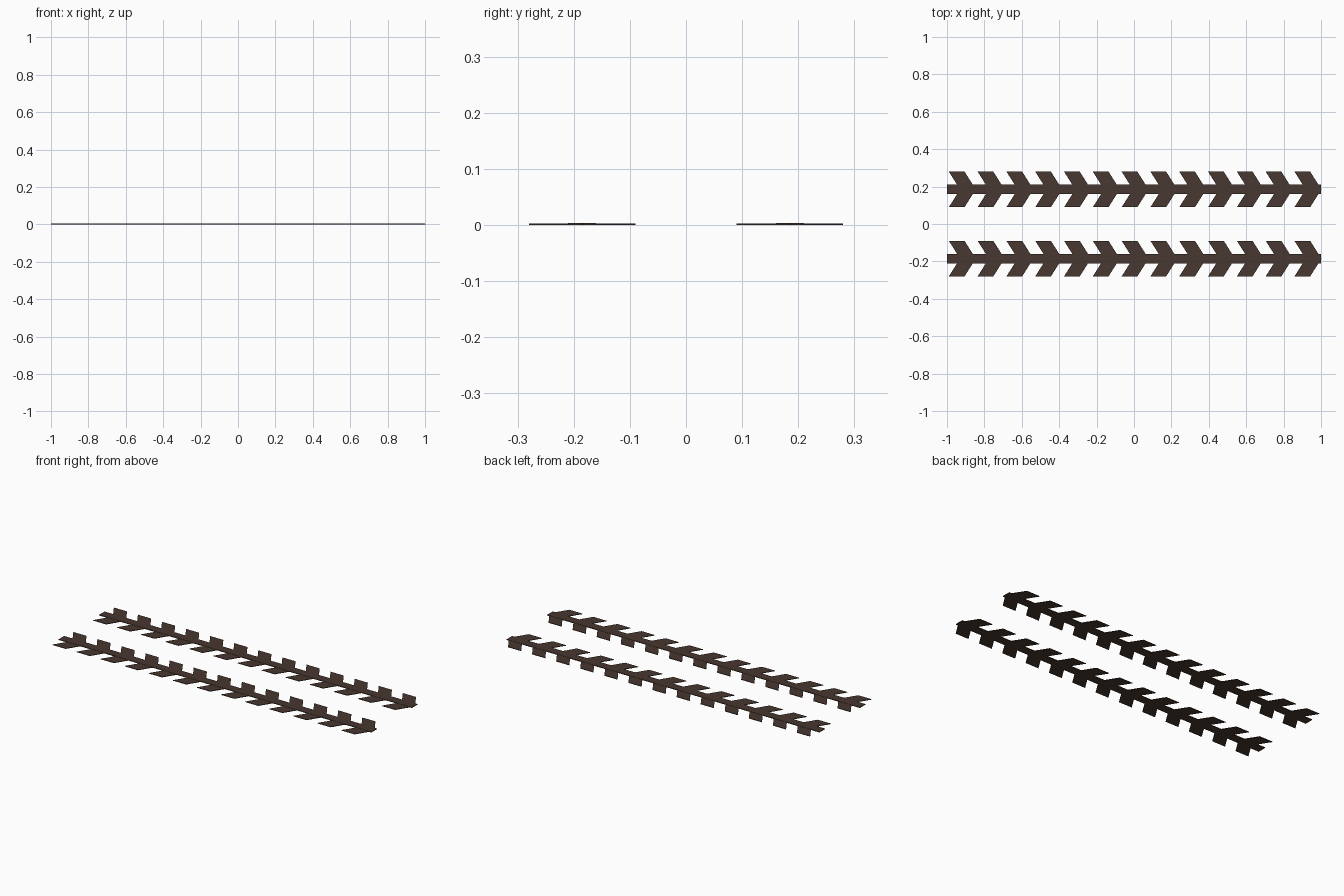
import bpy, bmesh

if "Cube" in bpy.data.objects:
    bpy.data.objects.remove(bpy.data.objects["Cube"])

LUGS, PITCH, X0 = 13, 0.154, -0.99      # tread count, spacing, first lug
LUG_W, HALF_W, SWEEP = 0.084, 0.095, 0.06
STRIP_HALF = 0.025

mat = bpy.data.materials.new("dark_mud")
mat.diffuse_color = (0.065, 0.038, 0.029, 1)
mat.use_nodes = True
mat.node_tree.nodes["Principled BSDF"].inputs["Base Color"].default_value = mat.diffuse_color


def add_prism(bm, outline, height):
    """Thin flat slab from a counter-clockwise outline."""
    low = [bm.verts.new((x, y, 0)) for x, y in outline]
    top = [bm.verts.new((x, y, height)) for x, y in outline]
    bm.faces.new(low[::-1])
    bm.faces.new(top)
    n = len(outline)
    for i in range(n):
        j = (i + 1) % n
        bm.faces.new((low[i], low[j], top[j], top[i]))


def make_object(name, outlines, height, y):
    bm = bmesh.new()
    for outline in outlines:
        add_prism(bm, outline, height)
    mesh = bpy.data.meshes.new(name)
    bm.to_mesh(mesh)
    bm.free()
    mesh.materials.append(mat)
    obj = bpy.data.objects.new(name, mesh)
    obj.location.y = y
    bpy.context.collection.objects.link(obj)


# chevron outline pointing to +x
def chevron(x):
    return [(x, -HALF_W), (x + LUG_W, -HALF_W), (x + LUG_W + SWEEP, 0),
            (x + LUG_W, HALF_W), (x, HALF_W), (x + SWEEP, 0)]


for side, y in (("front", -0.185), ("back", 0.185)):
    # row of tread marks
    make_object(side + "_tread_marks",
                [chevron(X0 + i * PITCH) for i in range(LUGS)], 0.003, y)
    # centre rib
    make_object(side + "_centre_rib",
                [[(-1, -STRIP_HALF), (1, -STRIP_HALF),
                  (1, STRIP_HALF), (-1, STRIP_HALF)]], 0.004, y)
